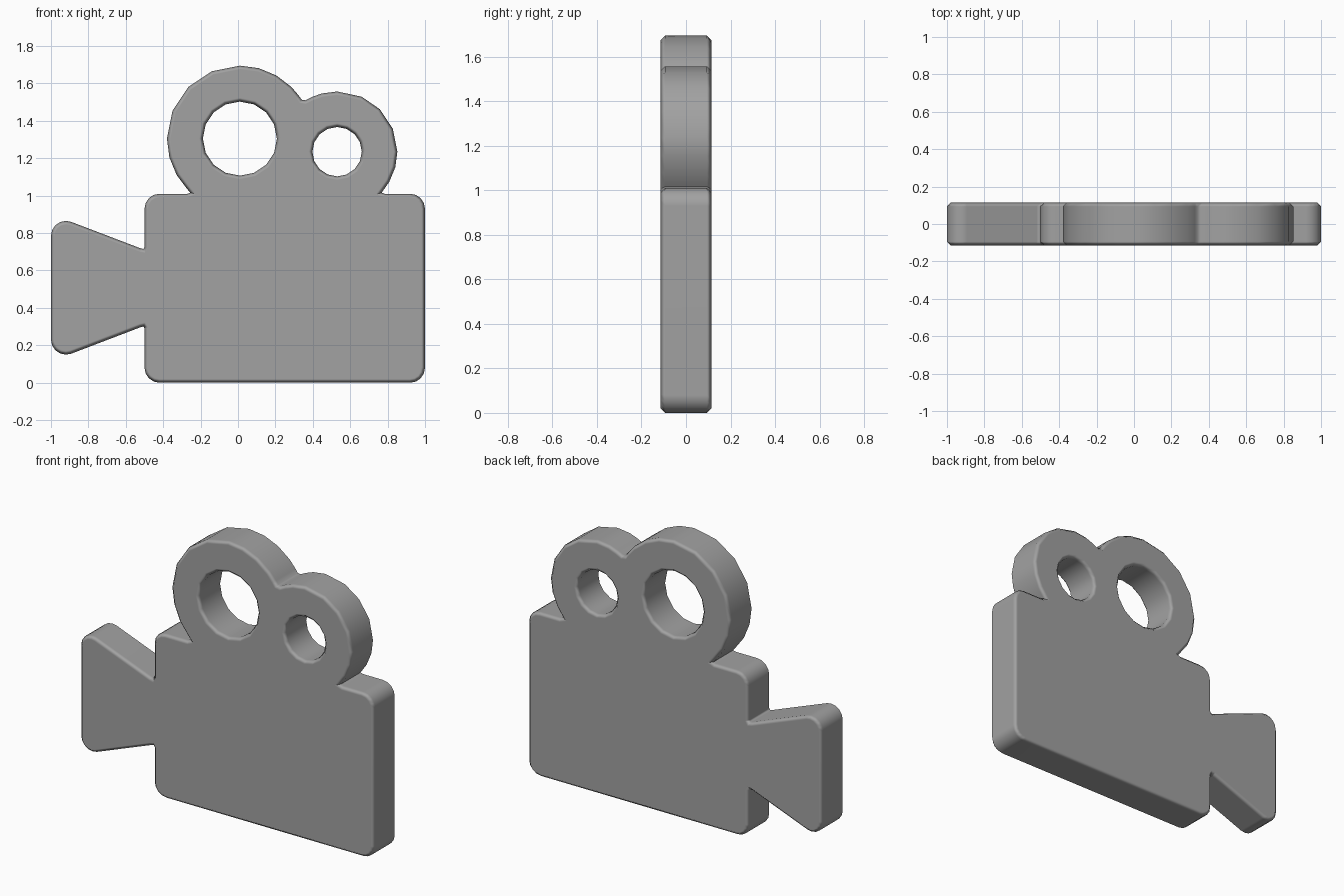
import bpy, bmesh
from math import sin, cos, radians
from mathutils import Vector

if "Cube" in bpy.data.objects:
    bpy.data.objects.remove(bpy.data.objects["Cube"])

HALF = 0.114          # half thickness
BEVEL = 0.02          # edge chamfer


def arc(cx, cz, r, angles):
    return [Vector((cx + r * cos(radians(a)), cz + r * sin(radians(a)))) for a in angles]


def pts(*pairs):
    return [Vector(p) for p in pairs]


def inset(loop, d):
    # mitred offset towards the solid (right-hand side of a clockwise outline)
    out = []
    for i, p in enumerate(loop):
        a = (p - loop[i - 1]).normalized()
        b = (loop[(i + 1) % len(loop)] - p).normalized()
        na, nb = Vector((a.y, -a.x)), Vector((b.y, -b.x))
        m = (na + nb).normalized()
        out.append(p + m * d / max(m.dot(na), 0.5))
    return out


# Clockwise silhouette: body, lens horn and both film reels
R = 0.08
steps = (90, 67.5, 45, 22.5, 0)
top_left = arc(-0.5 + R, 1.01 - R, R, [180 - a for a in reversed(steps)])
big_reel = arc(0.01, 1.305, 0.39, [224, 210, 195, 180, 157.5, 135, 112.5, 90, 75, 60, 45, 36])
small_reel = arc(0.53, 1.235, 0.322, [115, 105, 90, 66, 45, 22.5, 0, -15, -30, -40])
top_right = arc(1 - R, 1.01 - R, R, steps)
bottom_right = arc(1 - R, R, R, [-a for a in reversed(steps)])
bottom_left = arc(-0.5 + R, R, R, [a - 180 for a in steps])
horn_low = pts((-0.5, 0.29), (-0.506, 0.30), (-0.52, 0.297)) + \
    arc(-1 + R, 0.15 + R, R, [-70, -90, -112.5, -135, -157.5, -180])
horn_high = [Vector((p.x, 1.015 - p.y)) for p in reversed(horn_low)]

outline = (top_left + pts((-0.27, 1.01), (-0.256, 1.016)) + big_reel
           + pts((0.34, 1.513), (0.36, 1.51)) + small_reel
           + pts((0.768, 1.016), (0.785, 1.01)) + top_right + bottom_right
           + bottom_left + horn_low + horn_high)

# Counter-clockwise reel holes
full = [i * 22.5 for i in range(16)]
loops = [outline, arc(0.01, 1.305, 0.198, full), arc(0.53, 1.235, 0.132, full)]

# Chamfered edge section: (y, inset), front to back
section = [(-HALF, BEVEL), (-HALF + BEVEL, 0), (HALF - BEVEL, 0), (HALF, BEVEL)]

# Walls and caps
bm = bmesh.new()
caps = ([], [])
for loop in loops:
    rings = []
    for y, d in section:
        rings.append([bm.verts.new((p.x, y, p.y)) for p in inset(loop, d)])
    n = len(loop)
    for r0, r1 in zip(rings, rings[1:]):
        for i in range(n):
            j = (i + 1) % n
            bm.faces.new((r0[i], r0[j], r1[j], r1[i]))
    for cap, ring in zip(caps, (rings[0], rings[-1])):
        cap.extend(bm.edges.get((ring[i - 1], ring[i])) for i in range(n))
for cap, side in zip(caps, (-1, 1)):
    bmesh.ops.triangle_fill(bm, use_beauty=True, use_dissolve=False, edges=cap, normal=(0, side, 0))
bmesh.ops.recalc_face_normals(bm, faces=bm.faces[:])
# Front and back faces dominate the shading, so they stay flat
strength = bm.faces.layers.int.new("__mod_weightednormals_faceweight")
for f in bm.faces:
    on_cap = all(abs(abs(v.co.y) - HALF) < 1e-5 for v in f.verts)
    on_wall = all(abs(v.co.y) < HALF - 1e-3 for v in f.verts)
    f[strength] = 1 if on_cap else 0 if on_wall else -1

mesh = bpy.data.meshes.new("movie_camera")
bm.to_mesh(mesh)
bm.free()
camera = bpy.data.objects.new("movie_camera_icon", mesh)
bpy.context.collection.objects.link(camera)
bpy.context.view_layer.objects.active = camera
camera.select_set(True)
bpy.ops.object.shade_smooth_by_angle(angle=radians(65))
weighted = camera.modifiers.new("flat_faces", 'WEIGHTED_NORMAL')
weighted.use_face_influence = True
weighted.keep_sharp = True

# Dark grey finish
grey = bpy.data.materials.new("dark_grey")
grey.diffuse_color = (0.36, 0.36, 0.36, 1)
grey.use_nodes = True
grey.node_tree.nodes["Principled BSDF"].inputs["Base Color"].default_value = grey.diffuse_color
mesh.materials.append(grey)
